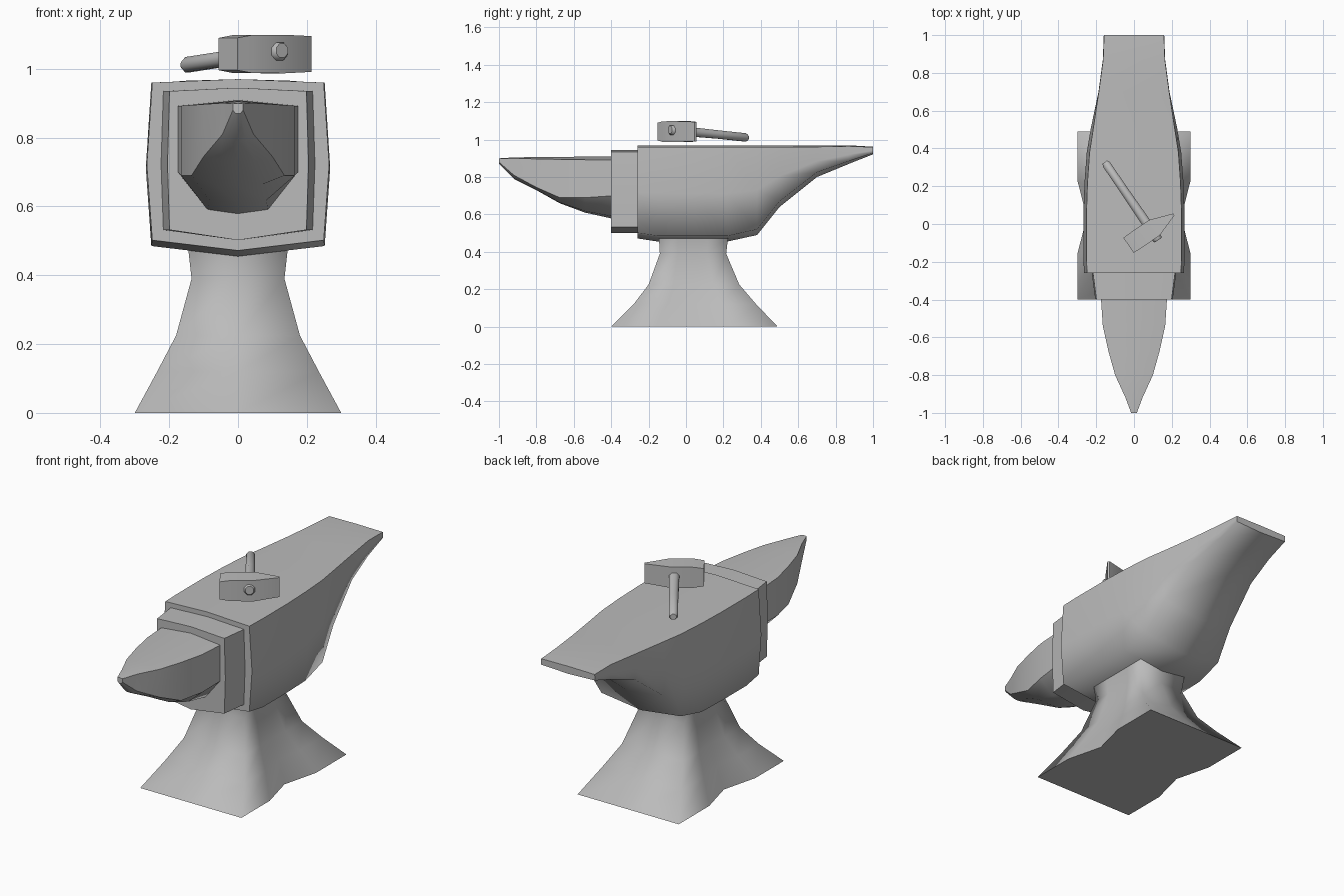
import bpy
import bmesh
from math import radians, sin, cos, pi
from mathutils import Matrix, Vector

cube = bpy.data.objects.get("Cube")
if cube:
    bpy.data.objects.remove(cube)

steel = bpy.data.materials.new("grey_steel")
steel.use_nodes = True
COLOUR = (0.5, 0.5, 0.5, 1)
steel.diffuse_color = COLOUR
steel.node_tree.nodes["Principled BSDF"].inputs["Base Color"].default_value = COLOUR


def loft(name, rings, sharp=()):
    """Skin a list of equal rings, smooth except for the caps and chosen rails."""
    bm = bmesh.new()
    loops = [[bm.verts.new(p) for p in ring] for ring in rings]
    n = len(loops[0])
    for a, b in zip(loops, loops[1:]):
        for i in range(n):
            j = (i + 1) % n
            bm.faces.new((a[i], a[j], b[j], b[i]))
    for f in bm.faces:
        f.smooth = True
    caps = [bm.faces.new(loops[0]), bm.faces.new(loops[-1])]
    for cap in caps:
        for e in cap.edges:
            e.smooth = False
    for a, b in zip(loops, loops[1:]):
        for i in sharp:
            bm.edges.get((a[i], b[i])).smooth = False
    bmesh.ops.recalc_face_normals(bm, faces=bm.faces)
    mesh = bpy.data.meshes.new(name)
    bm.to_mesh(mesh)
    bm.free()
    mesh.materials.append(steel)
    obj = bpy.data.objects.new(name, mesh)
    bpy.context.collection.objects.link(obj)
    return obj


def mirrored(y, half):
    """Close a half section (top centre to bottom centre) across x = 0."""
    full = half + [(-x, z) for x, z in reversed(half[1:-1])]
    return [(x, y, z) for x, z in full]


def block(y, w, top, bottom, bulge=0.93):
    c = w * bulge
    mid = (top + bottom) / 2
    lift = min(0.03, (top - bottom) * 0.15)
    return mirrored(y, [(0, top), (c, top - lift / 3), (w, mid),
                        (c, bottom + lift), (0, bottom)])


# Main body with the tapering heel: y, half width, top, bottom
body = [(-0.26, 0.265, 0.97, 0.472), (-0.15, 0.268, 0.97, 0.455),
        (0.05, 0.268, 0.97, 0.455), (0.22, 0.262, 0.97, 0.455),
        (0.38, 0.25, 0.97, 0.49), (0.5, 0.23, 0.97, 0.64),
        (0.7, 0.188, 0.97, 0.80), (0.87, 0.165, 0.97, 0.87),
        (1.0, 0.16, 0.962, 0.922)]
loft("body", [block(*s, bulge=0.94 + 0.05 * (s[0] > 0.6)) for s in body], (1, 7))

# Collar between body and horn
loft("collar", [block(-0.40, 0.205, 0.945, 0.502, 0.97),
                block(-0.25, 0.225, 0.945, 0.502, 0.97)], (1, 3, 5, 7))

# Horn: y, half width, top, side crease, bottom
horn = [(-0.39, 0.175, 0.91, 0.70, 0.577), (-0.54, 0.165, 0.909, 0.69, 0.61),
        (-0.675, 0.135, 0.908, 0.69, 0.66), (-0.80, 0.10, 0.907, 0.745, 0.73),
        (-0.92, 0.045, 0.905, 0.81, 0.79), (-1.0, 0.015, 0.90, 0.88, 0.87)]
loft("horn", [mirrored(y, [(0, t), (w, t - w * 0.1), (w, c),
                           (w * 0.5, b + (c - b) * 0.1), (0, b)])
              for y, w, t, c, b in horn], (1, 2, 6, 7))

# Flared foot with waisted flanks: z, half width, front, back, notch depth
foot = [(0, 0.30, -0.40, 0.49, 0.05), (0.12, 0.235, -0.28, 0.375, 0.025),
        (0.225, 0.18, -0.20, 0.285, 0.01), (0.39, 0.135, -0.14, 0.215, 0),
        (0.48, 0.145, -0.145, 0.225, 0)]
rings = []
for z, w, front, back, notch in foot:
    span = back - front
    flank = [(w, front), (w, front + span * 0.27), (w - notch, front + span * 0.49),
             (w, front + span * 0.71), (w, back)]
    outline = flank + [(0, back)] + [(-x, y) for x, y in reversed(flank)] + [(0, front)]
    rings.append([(x, y, z) for x, y in outline])
loft("foot", rings)

# Hammer, built along its head axis and then turned into place
place = Matrix.Translation((-0.029, -0.113, 1.043)) @ Matrix.Rotation(radians(34.3), 4, 'Z')

# Hammer head: distance, half thickness, half height
head = [(0, 0.048, 0.047), (0.05, 0.05, 0.055), (0.165, 0.05, 0.056), (0.29, 0.006, 0.052)]
hammer_head = loft("hammer_head", [[(u, v * s, h * t) for s, t in
                                   ((-1, -1), (1, -1), (1, 1), (-1, 1))]
                                   for u, v, h in head], range(4))
hammer_head.matrix_world = place

# Hammer handle: distance, radius, height offset
grip = [(-0.066, 0.022, 0.01), (-0.058, 0.028, 0.008), (0.05, 0.027, 0.0),
        (0.25, 0.024, -0.016), (0.42, 0.024, -0.031), (0.435, 0.016, -0.032)]
handle = loft("hammer_handle", [[(0.145 + r * cos(i * pi / 4 + pi / 8), v,
                                  h + r * sin(i * pi / 4 + pi / 8))
                                 for i in range(8)] for v, r, h in grip])
handle.matrix_world = place
